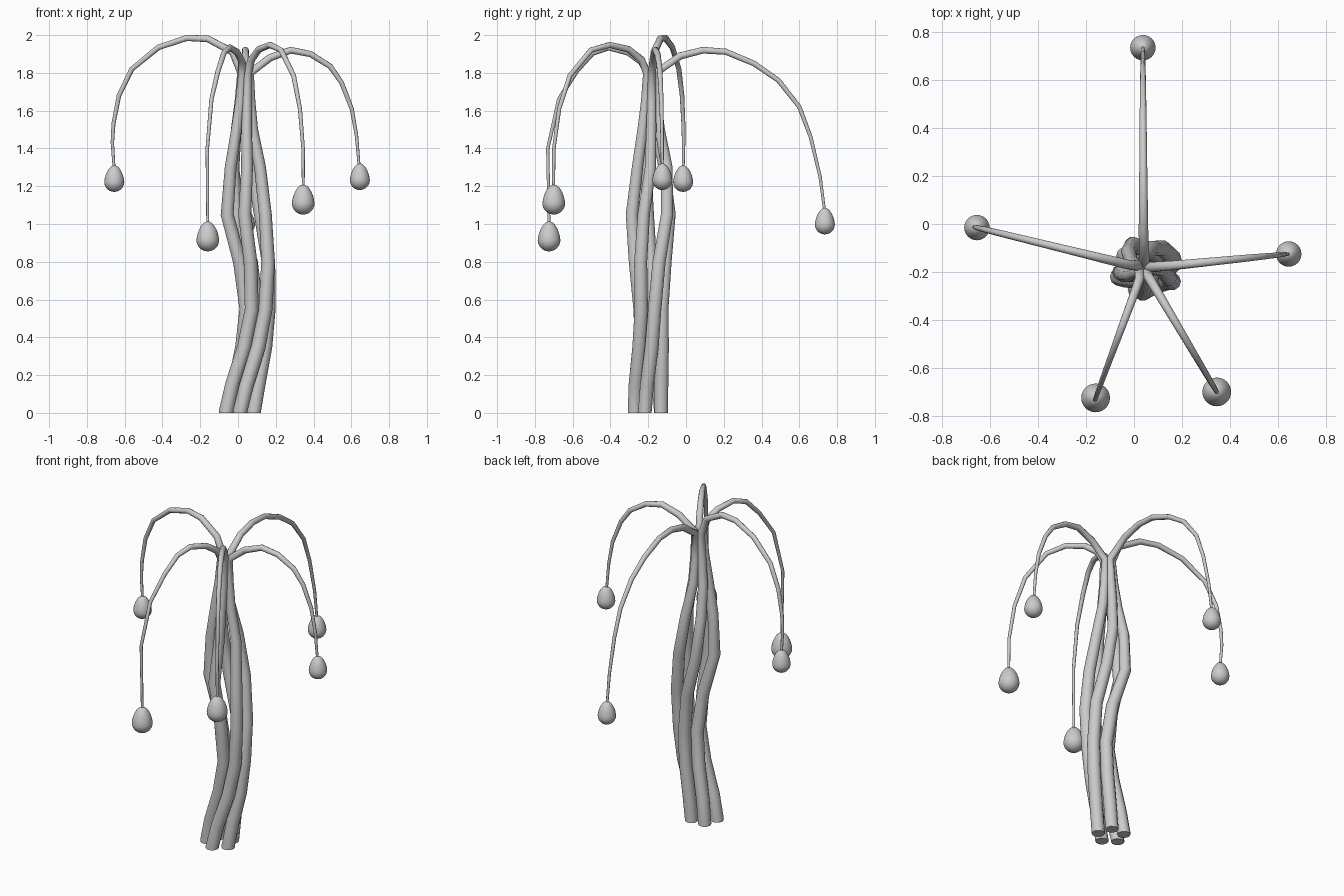
import bpy, bmesh, math
from mathutils import Vector

# shared trunk path: z, centre x, centre y, ring radius, twist in degrees, strand radius
TRUNK = [
    (0.00, 0.010, -0.195, 0.077, 0, 0.038),
    (0.01, 0.010, -0.195, 0.077, 0, 0.038),
    (0.15, 0.035, -0.195, 0.073, 8, 0.038),
    (0.35, 0.080, -0.190, 0.064, 25, 0.038),
    (0.55, 0.105, -0.190, 0.062, 40, 0.037),
    (0.80, 0.093, -0.190, 0.083, 52, 0.036),
    (1.05, 0.047, -0.180, 0.107, 65, 0.034),
    (1.30, 0.035, -0.175, 0.083, 80, 0.031),
    (1.50, 0.030, -0.185, 0.048, 90, 0.028),
    (1.65, 0.035, -0.185, 0.032, 95, 0.025),
    (1.80, 0.040, -0.185, 0.025, 100, 0.022),
]
HUB = Vector((0.04, -0.185))

# each strand: base angle, fruit (x, y, bottom z, radius), arch as (distance, z)
STRANDS = [
    (271, (0.645, -0.125, 1.18, 0.053),
     [(.13, 1.88), (.24, 1.92), (.345, 1.90), (.45, 1.835), (.51, 1.75),
      (.565, 1.61), (.59, 1.47), (.605, 1.30)]),
    (343, (0.037, 0.735, 0.945, 0.053),
     [(.155, 1.89), (.275, 1.92), (.395, 1.912), (.545, 1.85), (.675, 1.76),
      (.785, 1.62), (.845, 1.46), (.895, 1.25), (.92, 1.06)]),
    (55, (-0.655, -0.015, 1.17, 0.053),
     [(.07, 1.91), (.205, 1.98), (.32, 1.985), (.475, 1.935), (.62, 1.82),
      (.69, 1.68), (.72, 1.53), (.726, 1.43), (.716, 1.29)]),
    (127, (-0.16, -0.725, 0.855, 0.06),
     [(.055, 1.86), (.13, 1.91), (.24, 1.935), (.33, 1.905), (.42, 1.81),
      (.52, 1.66), (.583, 1.4), (.576, 0.99)]),
    (199, (0.345, -0.70, 1.05, 0.06),
     [(.06, 1.87), (.14, 1.925), (.255, 1.948), (.37, 1.92), (.50, 1.785),
      (.565, 1.61), (.598, 1.4), (.60, 1.18)]),
]


def tube(name, pts, radii):
    cu = bpy.data.curves.new(name, 'CURVE')
    cu.dimensions = '3D'
    cu.bevel_depth = 1.0
    cu.bevel_resolution = 3
    cu.use_fill_caps = True
    sp = cu.splines.new('POLY')
    sp.points.add(len(pts) - 1)
    for p, co, r in zip(sp.points, pts, radii):
        p.co = (*co, 1)
        p.radius = r
    sp.use_smooth = True
    ob = bpy.data.objects.new(name, cu)
    bpy.context.collection.objects.link(ob)


def pod(name, x, y, bottom, r):
    bm = bmesh.new()
    bmesh.ops.create_uvsphere(bm, u_segments=24, v_segments=16, radius=r)
    for v in bm.verts:
        if v.co.z > 0:  # draw the upper half out into an egg
            t = v.co.z / r
            v.co.z *= 1.65
            v.co.x *= 1 - 0.14 * t
            v.co.y *= 1 - 0.14 * t
    for f in bm.faces:
        f.smooth = True
    me = bpy.data.meshes.new(name)
    bm.to_mesh(me)
    bm.free()
    ob = bpy.data.objects.new(name, me)
    ob.location = (x, y, bottom + r)
    bpy.context.collection.objects.link(ob)


for i, (base, fruit, arch) in enumerate(STRANDS, 1):
    # twisting trunk part
    pts, radii = [], []
    for z, cx, cy, ring, twist, r in TRUNK:
        a = math.radians(base + twist)
        pts.append((cx + ring * math.cos(a), cy + ring * math.sin(a), z))
        radii.append(r)
    # drooping arch part
    d = (Vector(fruit[:2]) - HUB).normalized()
    for k, (dist, z) in enumerate(arch):
        p = HUB + d * dist
        pts.append((p.x, p.y, z))
        radii.append(0.020 - 0.0125 * k / (len(arch) - 1))
    tube(f"strand_{i}", pts, radii)
    # hanging pod
    pod(f"pod_{i}", *fruit)
